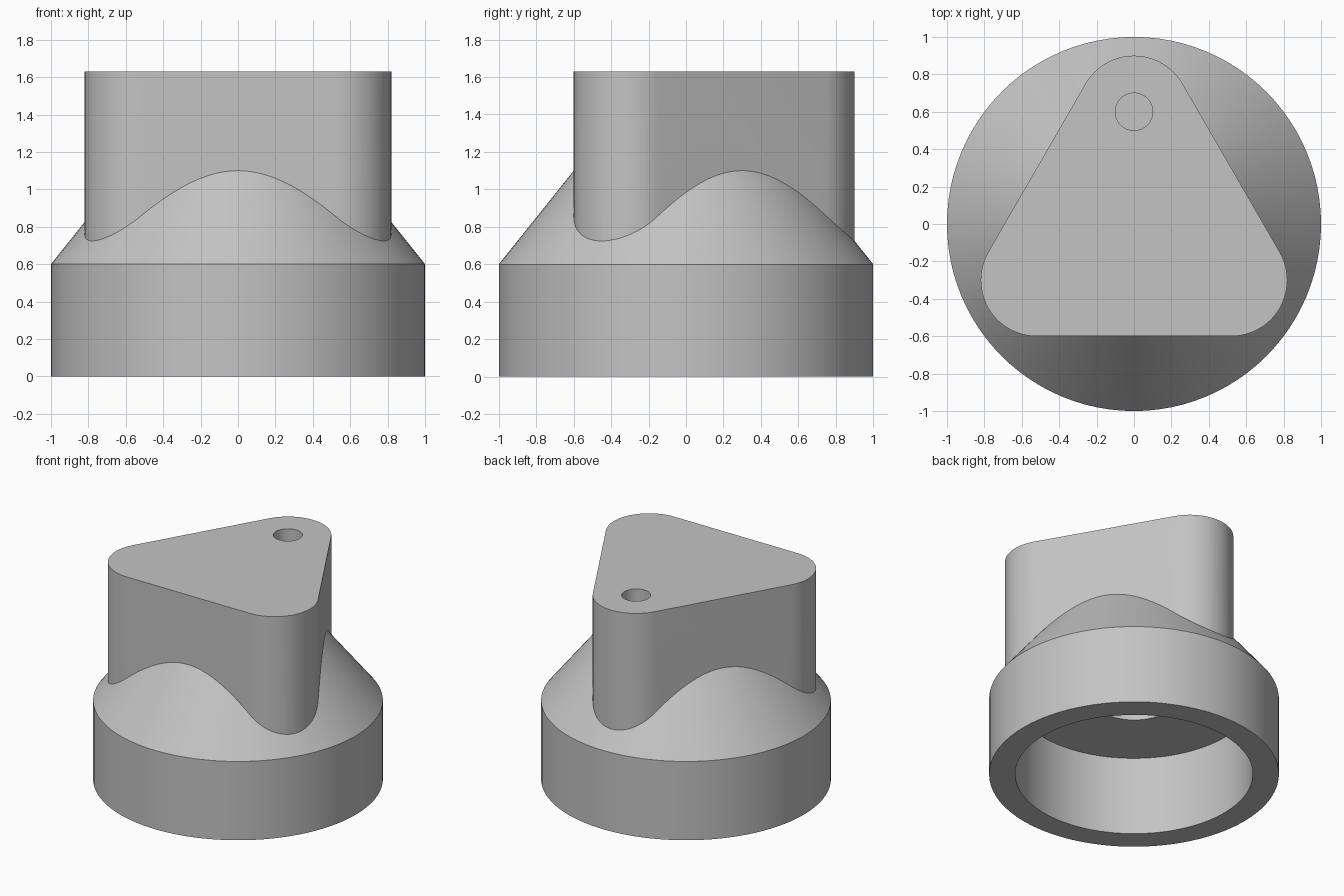
import bpy, bmesh, math
from mathutils import Vector

SEGMENTS = 96
cube = bpy.data.objects.get("Cube")
if cube:
    bpy.data.objects.remove(cube, do_unlink=True)

grey = bpy.data.materials.new("plain grey")
grey.use_nodes = True
colour = (0.55, 0.55, 0.55, 1)
grey.diffuse_color = colour
grey.node_tree.nodes["Principled BSDF"].inputs["Base Color"].default_value = colour


def make_object(name, bm):
    bmesh.ops.recalc_face_normals(bm, faces=bm.faces)
    mesh = bpy.data.meshes.new(name)
    bm.to_mesh(mesh)
    bm.free()
    mesh.materials.append(grey)
    obj = bpy.data.objects.new(name, mesh)
    bpy.context.collection.objects.link(obj)
    return obj


def turned(name, profile, centre=(0, 0)):
    """Solid of revolution from (radius, height) pairs, capped at both ends."""
    bm = bmesh.new()
    rings = []
    for radius, z in profile:
        ring = []
        for i in range(SEGMENTS):
            a = math.tau * i / SEGMENTS
            ring.append(bm.verts.new((centre[0] + radius * math.cos(a),
                                      centre[1] + radius * math.sin(a), z)))
        rings.append(ring)
    for low, high in zip(rings, rings[1:]):
        for i in range(SEGMENTS):
            j = (i + 1) % SEGMENTS
            bm.faces.new((low[i], low[j], high[j], high[i]))
    bm.faces.new(rings[0])
    bm.faces.new(rings[-1])
    return make_object(name, bm)


def rounded_triangle(name, corner_distance, fillet, bottom, top, steps=24):
    """Upright prism with three rounded corners, one pointing to the back."""
    bm = bmesh.new()
    outline = []
    for corner in range(3):
        middle = math.pi / 2 + corner * math.tau / 3
        for s in range(steps + 1):
            a = middle + (s / steps - 0.5) * math.tau / 3
            outline.append(bm.verts.new((
                corner_distance * math.cos(middle) + fillet * math.cos(a),
                corner_distance * math.sin(middle) + fillet * math.sin(a), bottom)))
    base = bm.faces.new(outline)
    extruded = bmesh.ops.extrude_face_region(bm, geom=[base], use_keep_orig=True)
    verts = [g for g in extruded["geom"] if isinstance(g, bmesh.types.BMVert)]
    bmesh.ops.translate(bm, verts=verts, vec=Vector((0, 0, top - bottom)))
    return make_object(name, bm)


def combine(target, tool, operation):
    tool.hide_render = True
    mod = target.modifiers.new(operation.lower(), "BOOLEAN")
    mod.operation = operation
    mod.solver = "EXACT"
    mod.object = tool
    bpy.context.view_layer.objects.active = target
    bpy.ops.object.modifier_apply(modifier=mod.name)
    bpy.data.objects.remove(tool, do_unlink=True)


# Round skirt with conical shoulder
knob = turned("knob_body", [(1, 0), (1, 0.6), (0.5, 1.225)])

# Three-sided grip
combine(knob, rounded_triangle("grip", 0.6, 0.3, 0.66, 1.63), "UNION")

# Underside recess with a narrower shaft socket
combine(knob, turned("recess", [(0.82, -0.1), (0.82, 0.6), (0.29, 0.6), (0.29, 1.1)]),
        "DIFFERENCE")

# Blind marker hole in the top
combine(knob, turned("marker_hole", [(0.1, 1.43), (0.1, 1.75)], (0, 0.6)), "DIFFERENCE")

# Smooth curved walls, crisp edges
bpy.ops.object.select_all(action="DESELECT")
knob.select_set(True)
bpy.context.view_layer.objects.active = knob
bpy.ops.object.shade_smooth_by_angle(angle=math.radians(30))
